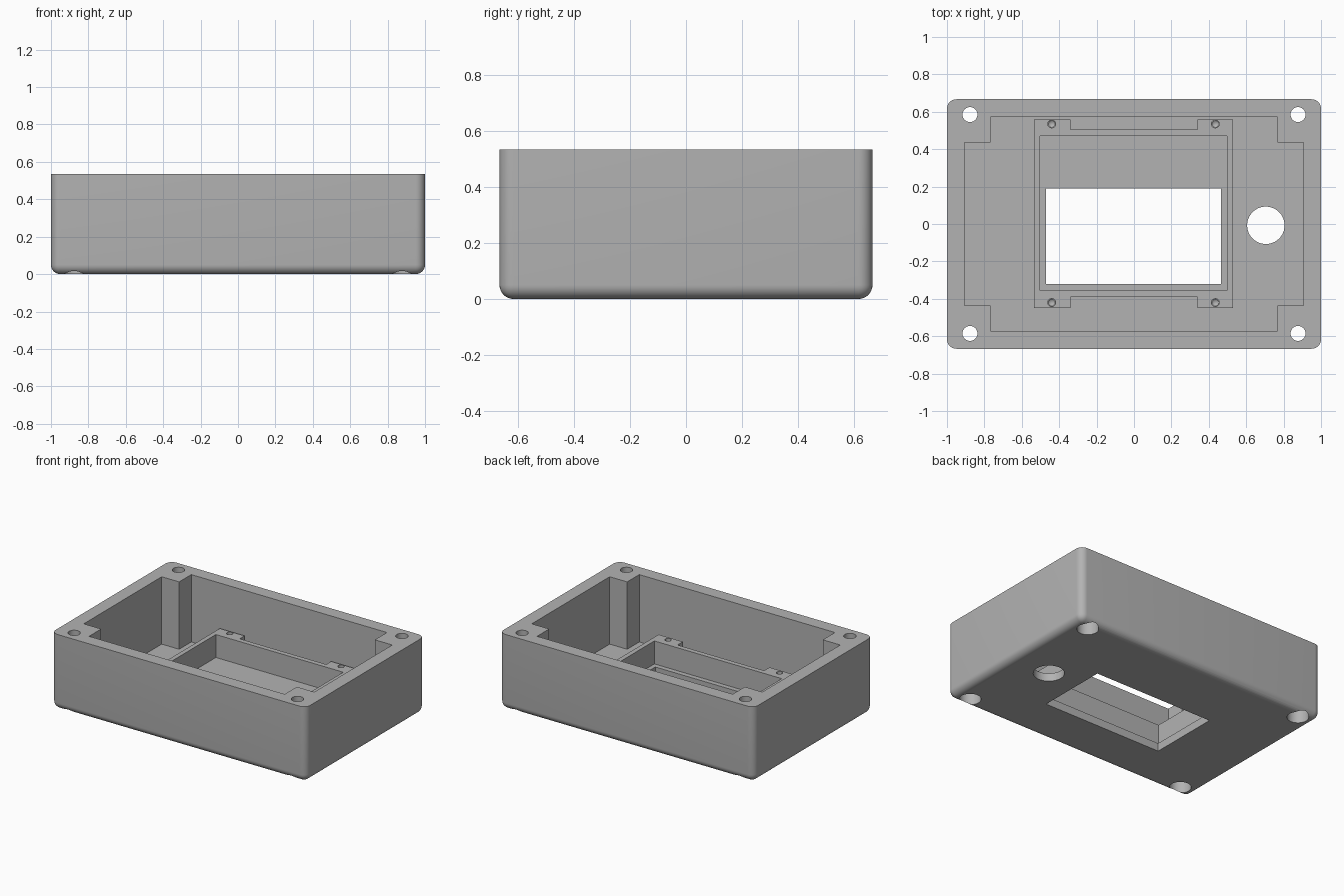
import bpy, bmesh, math
from mathutils import Matrix, Vector

if "Cube" in bpy.data.objects:
    bpy.data.objects.remove(bpy.data.objects["Cube"], do_unlink=True)

HX, HY, H = 1.0, 0.667, 0.535
FLOOR, FRAME_TOP = 0.057, 0.22

grey = bpy.data.materials.new("plain grey")
grey.use_nodes = True
colour = (0.45, 0.45, 0.45, 1)
grey.diffuse_color = colour
grey.node_tree.nodes["Principled BSDF"].inputs["Base Color"].default_value = colour


def make(name, bm):
    bmesh.ops.recalc_face_normals(bm, faces=bm.faces)
    mesh = bpy.data.meshes.new(name)
    bm.to_mesh(mesh)
    bm.free()
    ob = bpy.data.objects.new(name, mesh)
    mesh.materials.append(grey)
    bpy.context.collection.objects.link(ob)
    return ob


def prism(name, outline, z0, z1):
    bm = bmesh.new()
    face = bm.faces.new([bm.verts.new((x, y, z0)) for x, y in outline])
    top = bmesh.ops.extrude_face_region(bm, geom=[face])["geom"]
    verts = [g for g in top if isinstance(g, bmesh.types.BMVert)]
    bmesh.ops.translate(bm, verts=verts, vec=(0, 0, z1 - z0))
    return make(name, bm)


def rect(x0, x1, y0, y1):
    return [(x0, y0), (x1, y0), (x1, y1), (x0, y1)]


def drill(x, y, r, z0, z1, r_low=None, sides=48):
    bm = bmesh.new()
    bmesh.ops.create_cone(bm, cap_ends=True, segments=sides, depth=z1 - z0,
                          radius1=r if r_low is None else r_low, radius2=r,
                          matrix=Matrix.Translation((x, y, (z0 + z1) / 2)))
    return make("drill_cutter", bm)


def cut(ob, cutters):
    for c in cutters:
        mod = ob.modifiers.new("cut", "BOOLEAN")
        mod.operation, mod.solver, mod.object = "DIFFERENCE", "EXACT", c
    deps = bpy.context.evaluated_depsgraph_get()
    mesh = bpy.data.meshes.new_from_object(ob.evaluated_get(deps))
    ob.modifiers.clear()
    ob.data = mesh
    for c in cutters:
        bpy.data.objects.remove(c, do_unlink=True)
    bpy.ops.object.select_all(action="DESELECT")
    ob.select_set(True)
    bpy.context.view_layer.objects.active = ob
    bpy.ops.object.shade_smooth_by_angle(angle=math.radians(30))


# Outer box: rounded uprights and underside, square rim
bm = bmesh.new()
bmesh.ops.create_cube(bm, size=1, matrix=Matrix.Translation((0, 0, H / 2))
                      @ Matrix.Diagonal((2 * HX, 2 * HY, H, 1)))
edges = [e for e in bm.edges if min(v.co.z for v in e.verts) < 0.01]
bmesh.ops.bevel(bm, geom=edges, offset=0.05, segments=8, profile=0.5, affect="EDGES")
shell = make("enclosure_shell", bm)

# Cavity leaves a square screw pillar in each corner
ax, bx, ay, by = 0.905, 0.768, 0.437, 0.573
cavity = [(-bx, -by), (bx, -by), (bx, -ay), (ax, -ay), (ax, ay), (bx, ay),
          (bx, by), (-bx, by), (-bx, ay), (-ax, ay), (-ax, -ay), (-bx, -ay)]
cutters = [prism("cavity_cutter", cavity, FLOOR, H + 0.1),
           prism("window_cutter", rect(-0.47, 0.465, -0.32, 0.19), -0.1, 0.2),
           drill(0.705, -0.007, 0.1, -0.1, 0.2, sides=64)]

# Corner screw holes with wide recesses underneath
for sx in (-1, 1):
    for sy in (-1, 1):
        cutters.append(drill(sx * 0.877, sy * 0.585, 0.04, -0.1, H + 0.1))
        cutters.append(drill(sx * 0.877, sy * 0.585, 0.07, -0.1, 0.12))
cut(shell, cutters)

# Raised frame around the window, with a screw tab at each corner
x0, x1, y0, y1, n = -0.535, 0.53, -0.45, 0.56, 0.34
m0, m1 = -0.39, 0.505
outline = [(x0, y0), (-n, y0), (-n, m0), (n, m0), (n, y0), (x1, y0),
           (x1, y1), (n, y1), (n, m1), (-n, m1), (-n, y1), (x0, y1)]
frame = prism("display_frame", outline, FLOOR, FRAME_TOP)
cutters = [prism("pocket_cutter", rect(-0.503, 0.497, -0.355, 0.47), 0, 0.4)]

# Blind tab holes with pointed bottoms
for x in (-0.44, 0.435):
    for y in (-0.42, 0.535):
        cutters.append(drill(x, y, 0.021, 0.12, 0.3, sides=24))
        cutters.append(drill(x, y, 0.0205, 0.105, 0.122, r_low=0, sides=24))
cut(frame, cutters)
